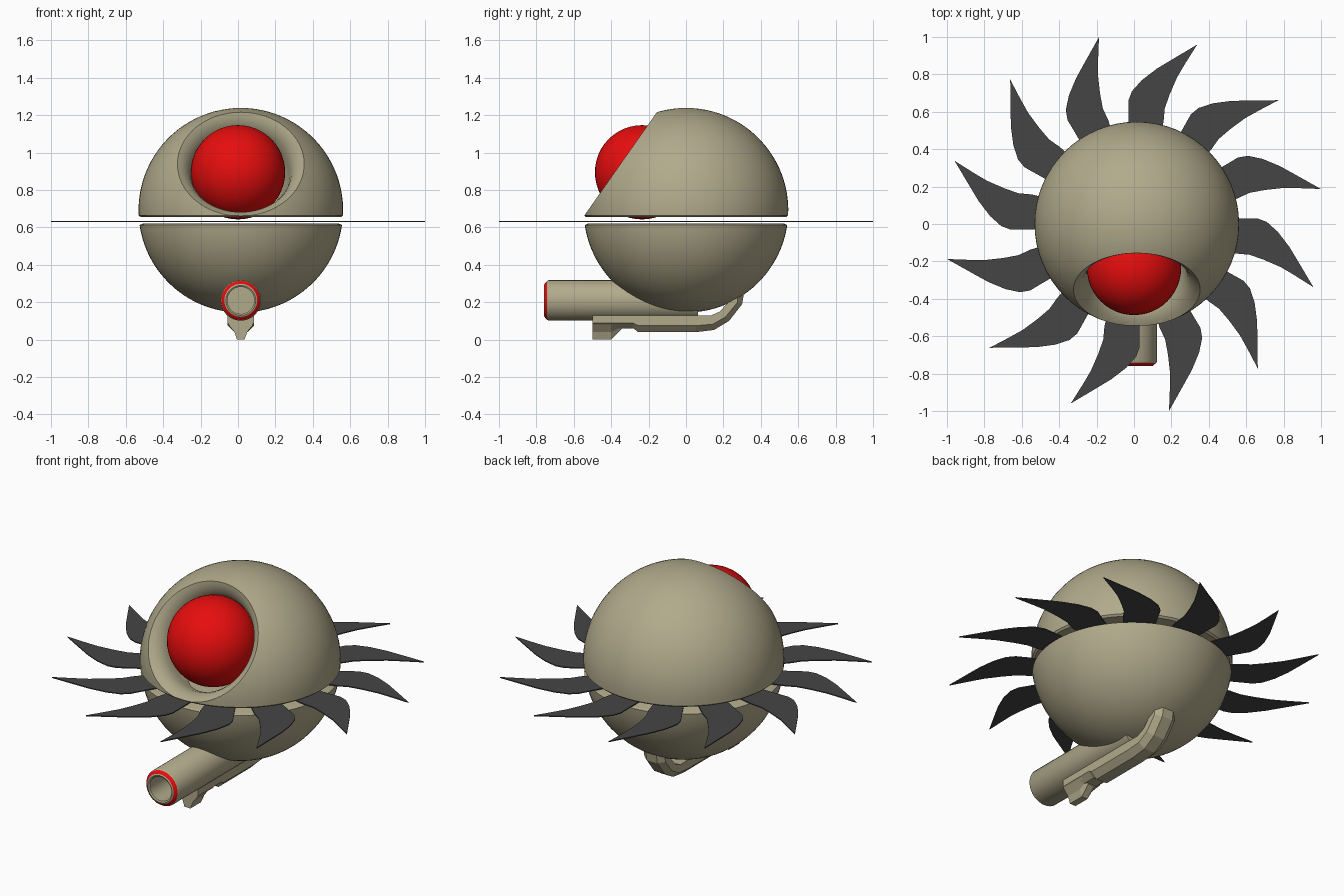
import bpy, bmesh, math
from mathutils import Vector, Matrix

if "Cube" in bpy.data.objects:
    bpy.data.objects.remove(bpy.data.objects["Cube"], do_unlink=True)


def material(name, color):
    m = bpy.data.materials.new(name)
    m.use_nodes = True
    m.diffuse_color = (*color, 1)
    m.node_tree.nodes["Principled BSDF"].inputs["Base Color"].default_value = (*color, 1)
    return m


BEIGE = material("khaki_shell", (0.44, 0.40, 0.26))
RED = material("bright_red", (0.80, 0.004, 0.004))
DARK = material("dark_steel", (0.06, 0.06, 0.06))

CX = 0.015                       # shell and barrel sit slightly off centre
CENTRE = Vector((CX, 0, 0.692))
R = 0.547


def smooth(ob, angle=40):
    bpy.ops.object.select_all(action='DESELECT')
    bpy.context.view_layer.objects.active = ob
    ob.select_set(True)
    bpy.ops.object.shade_smooth_by_angle(angle=math.radians(angle))


def make(name, bm, *mats):
    bmesh.ops.recalc_face_normals(bm, faces=bm.faces)
    mesh = bpy.data.meshes.new(name)
    bm.to_mesh(mesh)
    bm.free()
    for m in mats:
        mesh.materials.append(m)
    ob = bpy.data.objects.new(name, mesh)
    bpy.context.collection.objects.link(ob)
    return ob


def lathe(name, profile, origin, axis, *mats, steps=64):
    """Spin (radius, height) points around an axis through origin."""
    bm = bmesh.new()
    vs = [bm.verts.new((r, 0, h)) for r, h in profile]
    es = [bm.edges.new(pair) for pair in zip(vs, vs[1:])]
    bmesh.ops.spin(bm, geom=vs + es, axis=(0, 0, 1), cent=(0, 0, 0),
                   angle=math.tau, steps=steps)
    bmesh.ops.remove_doubles(bm, verts=bm.verts, dist=0.0005)
    turn = Vector(axis).to_track_quat('Z', 'Y').to_matrix().to_4x4()
    bm.transform(Matrix.Translation(origin) @ turn)
    return make(name, bm, *mats)


def arc(a0, a1, n=24):
    angles = [a0 + (a1 - a0) * i / n for i in range(n + 1)]
    return [(R * math.sin(a), R * math.cos(a)) for a in angles]


# Shell halves with a slit between them
upper = lathe("upper_shell", arc(0, 1.62) + [(0.535, -0.037), (0, -0.037)],
              CENTRE, (0, 0, 1), BEIGE)
lower = lathe("lower_shell", [(0, -0.072), (0.525, -0.072)] + arc(1.715, math.pi),
              CENTRE, (0, 0, 1), BEIGE)
smooth(lower)

# Flared eye socket cut into the upper shell
socket = [(0, 0.10), (0.2, 0.12), (0.25, 0.22), (0.262, 0.30), (0.272, 0.345),
          (0.29, 0.38), (0.315, 0.405), (0.345, 0.424), (0.40, 0.445), (0.40, 0.7), (0, 0.7)]
cutter = lathe("socket_cutter", socket, CENTRE + Vector((0, 0, 0.015)),
               (0, -0.826, 0.565), BEIGE)
cutter.hide_render = True
mod = upper.modifiers.new("socket", 'BOOLEAN')
mod.operation = 'DIFFERENCE'
mod.solver = 'EXACT'
mod.object = cutter
dg = bpy.context.evaluated_depsgraph_get()
cut_mesh = bpy.data.meshes.new_from_object(upper.evaluated_get(dg))
upper.modifiers.clear()
upper.data = cut_mesh
bpy.data.objects.remove(cutter, do_unlink=True)
smooth(upper)

# Eye
bm = bmesh.new()
bmesh.ops.create_uvsphere(bm, u_segments=48, v_segments=24, radius=0.252)
bmesh.ops.translate(bm, verts=bm.verts, vec=(0, -0.235, 0.895))
smooth(make("eye", bm, RED))

# Ring of curved blades: (radius, degrees from tip)
outline = [(0.45, 23), (0.57, 22.3), (0.66, 22), (0.71, 20.3), (0.77, 16.3), (0.84, 11),
           (0.91, 5.9), (1.017, 0), (0.90, 1.7), (0.82, 3), (0.72, 4), (0.64, 4.5),
           (0.57, 3.3), (0.45, 2.5)]
for k in range(12):
    bm = bmesh.new()
    pts = []
    for r, deg in outline:
        a = math.radians(10.6 + 30 * k + deg)
        pts.append(bm.verts.new((r * math.cos(a), r * math.sin(a), 0.629)))
    face = bm.faces.new(pts)
    top = bmesh.ops.extrude_face_region(bm, geom=[face])["geom"]
    bmesh.ops.translate(bm, vec=(0, 0, 0.006),
                        verts=[g for g in top if isinstance(g, bmesh.types.BMVert)])
    make(f"blade_{k + 1}", bm, DARK)

# Hollow barrel with a red chamfered muzzle ring
barrel = lathe("barrel", [(0, -0.065), (0.108, -0.065), (0.108, 0.735), (0.104, 0.742),
                          (0.088, 0.757), (0.08, 0.76), (0.072, 0.755), (0.072, 0.5), (0, 0.5)],
               (CX, 0, 0.21), (0, -1, 0), BEIGE, RED, steps=40)
for p in barrel.data.polygons:
    if 0.743 < -p.center.y < 0.756 and math.hypot(p.center.x - CX, p.center.z - 0.21) > 0.085:
        p.material_index = 1
smooth(barrel, 30)


def bar(name, stations, half_top, half_mid, half_low, mid=0.6):
    """Loft a chamfered section through (top y, top z, bottom y, bottom z)."""
    bm = bmesh.new()
    rings = []
    for ty, tz, by, bz in stations:
        t, b = Vector((CX, ty, tz)), Vector((CX, by, bz))
        half = [(t, half_top), (t.lerp(b, mid), half_mid), (b, half_low)]
        side = [p + Vector((w, 0, 0)) for p, w in half]
        other = [p - Vector((w, 0, 0)) for p, w in reversed(half)]
        rings.append([bm.verts.new(p) for p in side + other])
    for a, b in zip(rings, rings[1:]):
        for i in range(6):
            j = (i + 1) % 6
            bm.faces.new((a[i], a[j], b[j], b[i]))
    bm.faces.new(rings[0])
    bm.faces.new(rings[-1])
    return make(name, bm, BEIGE)


# Curved bracket joining the barrel to the shell
bar("bracket", [(-0.5, 0.13, -0.5, 0.06), (-0.28, 0.13, -0.28, 0.06),
                (-0.26, 0.13, -0.255, 0.04), (0.06, 0.128, 0.05, 0.04),
                (0.13, 0.128, 0.15, 0.052), (0.18, 0.15, 0.23, 0.10),
                (0.235, 0.21, 0.30, 0.19), (0.24, 0.30, 0.31, 0.25)], 0.07, 0.07, 0.035)

# Small fin under the front of the bracket
bar("front_fin", [(-0.5, 0.08, -0.5, 0), (-0.4, 0.08, -0.4, 0),
                  (-0.345, 0.08, -0.345, 0.055)], 0.066, 0.034, 0.02, mid=0.5)
